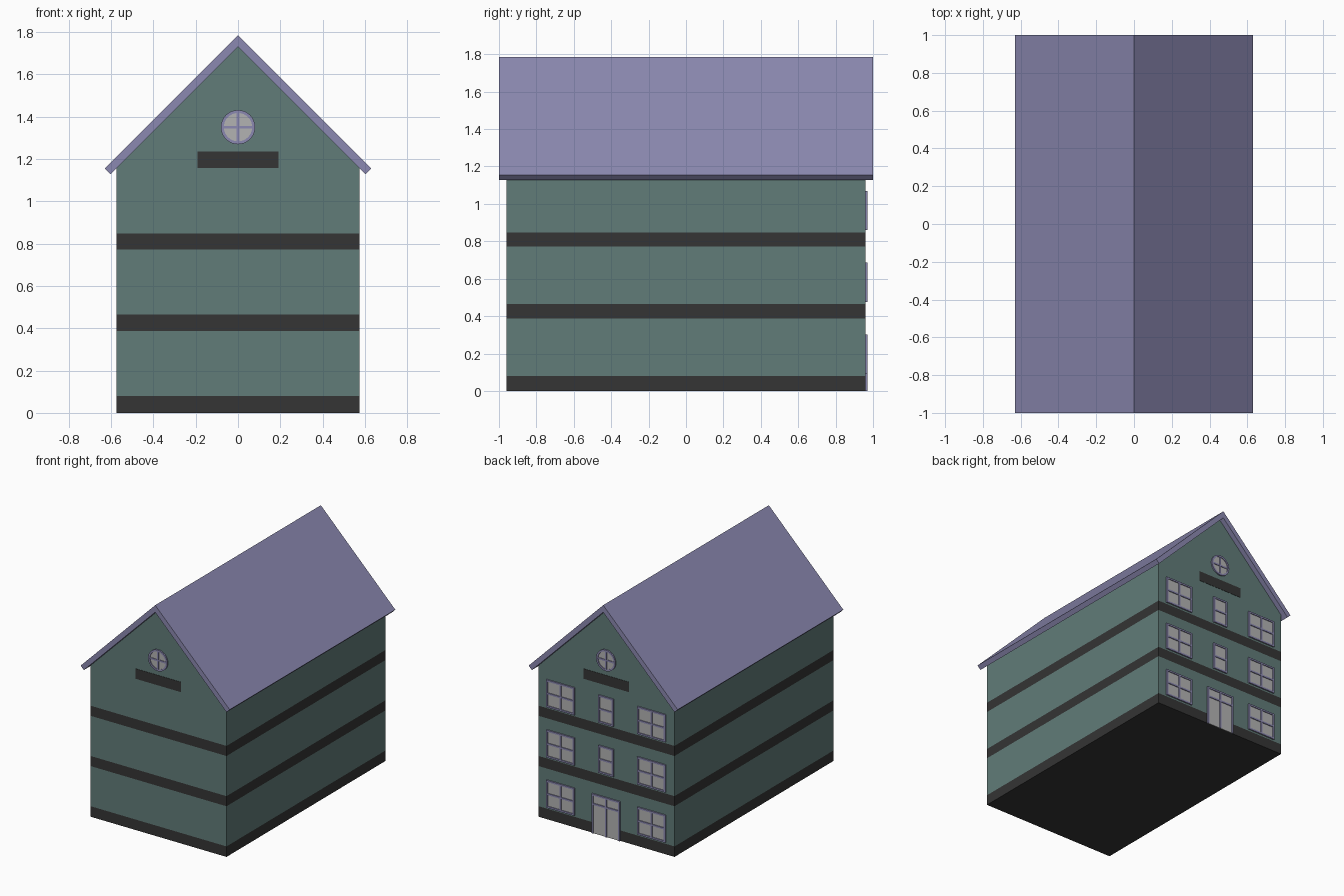
import bpy, bmesh
from math import radians
from mathutils import Matrix

if "Cube" in bpy.data.objects:
    bpy.data.objects.remove(bpy.data.objects["Cube"])

W, D = 0.575, 0.96          # half width, half depth of the walls
T = 0.013                   # frame bar thickness


def material(name, r, g, b):
    m = bpy.data.materials.new(name)
    m.diffuse_color = (r, g, b, 1)
    m.use_nodes = True
    m.node_tree.nodes["Principled BSDF"].inputs["Base Color"].default_value = m.diffuse_color
    return m


TEAL = material("teal_wall", 0.12, 0.20, 0.19)
DARK = material("dark_trim", 0.035, 0.035, 0.035)
PURPLE = material("purple_trim", 0.26, 0.25, 0.44)
GLASS = material("pane_grey", 0.45, 0.45, 0.45)


def finish(name, bm, *mats):
    bmesh.ops.recalc_face_normals(bm, faces=bm.faces)
    me = bpy.data.meshes.new(name)
    bm.to_mesh(me)
    bm.free()
    for m in mats:
        me.materials.append(m)
    ob = bpy.data.objects.new(name, me)
    bpy.context.collection.objects.link(ob)
    return ob


def prism(profile, y):
    """Extrude an x-z profile from -y to +y."""
    bm = bmesh.new()
    f = bm.faces.new([bm.verts.new((x, -y, z)) for x, z in profile])
    r = bmesh.ops.extrude_face_region(bm, geom=[f])
    bmesh.ops.translate(bm, vec=(0, 2 * y, 0),
                        verts=[v for v in r["geom"] if isinstance(v, bmesh.types.BMVert)])
    return bm


def bars(name, boxes, depth, mat, side=1):
    """Flat boxes (x0, x1, z0, z1) standing out from the back (1) or front (-1) wall."""
    bm = bmesh.new()
    for x0, x1, z0, z1 in boxes:
        m = (Matrix.Translation(((x0 + x1) / 2, side * (D + depth / 2), (z0 + z1) / 2))
             @ Matrix.Diagonal((x1 - x0, depth, z1 - z0, 1)))
        bmesh.ops.create_cube(bm, size=1, matrix=m)
    return finish(name, bm, mat)


def window(name, cx, w, z0, z1, uprights, rails, sill=True):
    a, b = cx - w / 2, cx + w / 2
    bx = [(a, a + T, z0, z1), (b - T, b, z0, z1), (a + T, b - T, z1 - T, z1)]
    if sill:
        bx.append((a + T, b - T, z0, z0 + T))
    bx += [(x - T / 2, x + T / 2, z0, z1 - T) for x in uprights]
    bx += [(a + T, b - T, z - T / 2, z + T / 2) for z in rails]
    bars(name + "_frame", bx, 0.01, PURPLE)
    bars(name + "_panes", [(a + T / 2, b - T / 2, z0, z1 - T / 2)], 0.004, GLASS)


# Walls with gables, cut into storeys with flush dark bands
bm = prism([(-W, 0), (W, 0), (W, 1.155), (0, 1.73), (-W, 1.155)], D)
bands = [(0, 0.08), (0.387, 0.464), (0.771, 0.848)]
for z in [z for band in bands for z in band if z > 0]:
    bmesh.ops.bisect_plane(bm, geom=bm.verts[:] + bm.edges[:] + bm.faces[:],
                           plane_co=(0, 0, z), plane_no=(0, 0, 1))
for f in bm.faces:
    z = f.calc_center_median().z
    f.material_index = int(any(lo <= z <= hi for lo, hi in bands))
finish("walls", bm, TEAL, DARK)

# Roof
finish("roof", prism([(0, 1.785), (0.63, 1.155), (0.603, 1.128), (0, 1.731),
                      (-0.603, 1.128), (-0.63, 1.155)], 1.0), PURPLE)

# Gable trim and round windows at both ends
for end, side in (("front", -1), ("back", 1)):
    bars(end + "_gable_band", [(-0.192, 0.192, 1.157, 1.234)], 0.002, DARK, side)
    cz, ro, ri = 1.35, 0.081, 0.067
    h = T / 2
    bars(end + "_round_window_bars", [(-h, h, cz - ri, cz + ri),
         (-ri, -h, cz - h, cz + h), (h, ri, cz - h, cz + h)], 0.008, PURPLE, side)
    turn = Matrix.Translation((0, side * D, cz)) @ Matrix.Rotation(radians(90), 4, "X")
    bm = bmesh.new()
    bmesh.ops.create_cone(bm, cap_ends=True, segments=32, radius1=0.07, radius2=0.07,
                          depth=0.008, matrix=turn)
    finish(end + "_round_window_pane", bm, GLASS)
    # Ring: spin a small rectangular section about the window axis
    bm = bmesh.new()
    y0, y1 = side * D, side * (D + 0.01)
    sec = [bm.verts.new(p) for p in ((ri, y0, cz), (ro, y0, cz), (ro, y1, cz), (ri, y1, cz))]
    edges = [bm.edges.new((sec[i], sec[(i + 1) % 4])) for i in range(4)]
    bmesh.ops.spin(bm, geom=sec + edges, cent=(0, 0, cz), axis=(0, 1, 0),
                   angle=radians(360), steps=32)
    bmesh.ops.remove_doubles(bm, verts=bm.verts, dist=1e-4)
    finish(end + "_round_window_frame", bm, PURPLE)

# Back windows on three storeys, narrow ones above the door
for i in range(3):
    z0 = 0.092 + 0.384 * i
    z1 = z0 + 0.21
    mid = (z0 + z1) / 2
    for tag, cx in (("left", 0.385), ("right", -0.385)):
        window(f"{tag}_window_{i + 1}", cx, 0.238, z0, z1, [cx], [mid])
    if i:
        window(f"middle_window_{i + 1}", 0, 0.126, z0, z1, [], [mid])

# Double door with transom
window("door", 0, 0.238, 0, 0.302, [0], [0.225], sill=False)
